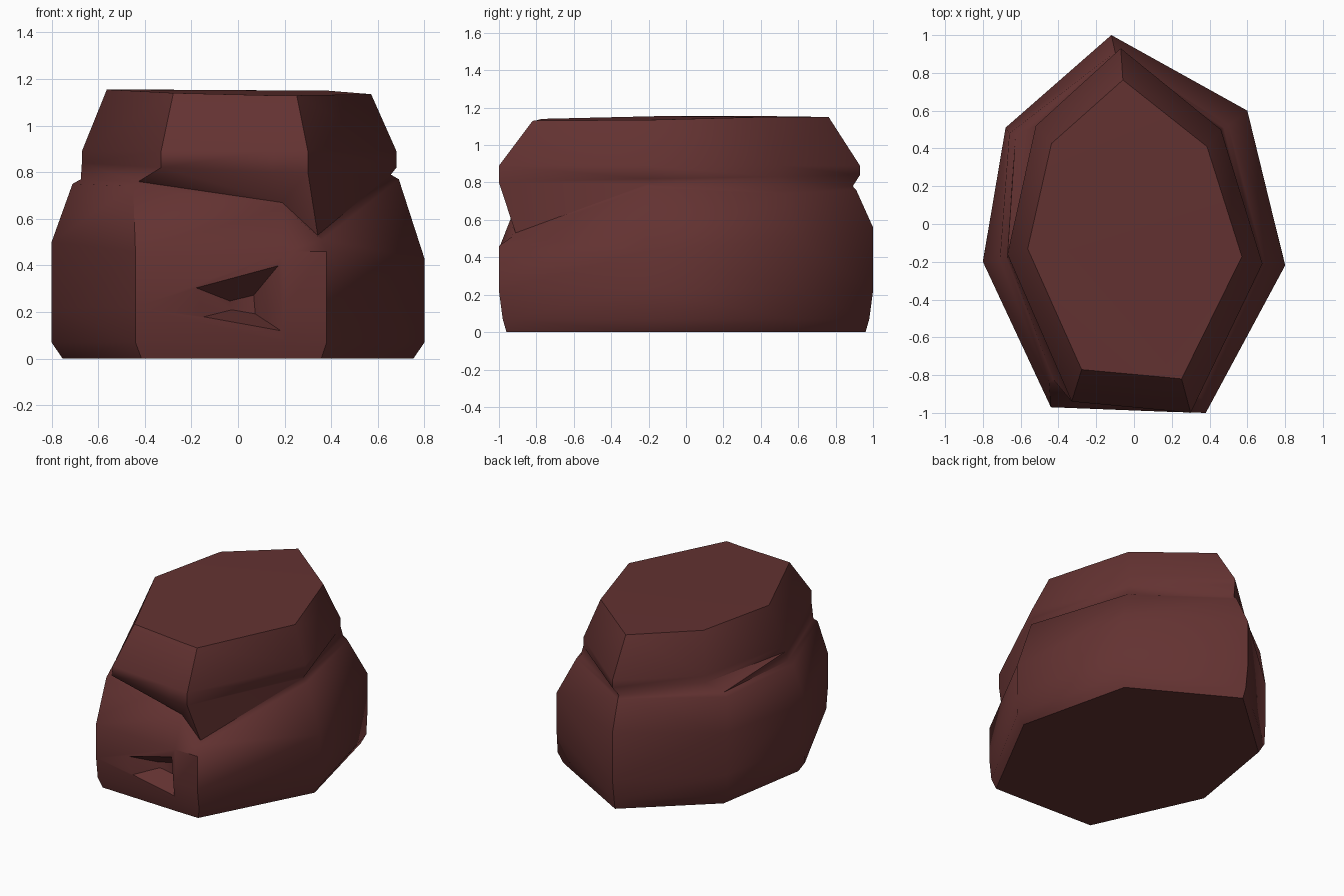
import bpy, bmesh, math

if "Cube" in bpy.data.objects:
    bpy.data.objects.remove(bpy.data.objects["Cube"])

# Single dark red-brown stone colour
stone = bpy.data.materials.new("dark red stone")
stone.diffuse_color = (0.125, 0.032, 0.031, 1)
stone.use_nodes = True
stone.node_tree.nodes["Principled BSDF"].inputs["Base Color"].default_value = stone.diffuse_color


def make_object(name, bm):
    bmesh.ops.recalc_face_normals(bm, faces=bm.faces)
    mesh = bpy.data.meshes.new(name)
    bm.to_mesh(mesh)
    bm.free()
    mesh.materials.append(stone)
    ob = bpy.data.objects.new(name, mesh)
    bpy.context.collection.objects.link(ob)
    return ob


# Outlines, counted from the back corner clockwise (front has three points)
lower = [(-.12, 1), (.6, .6), (.8, -.22), (.38, -1), (.2, -.995), (-.44, -.97), (-.8, -.2), (-.68, .51)]
ledge = [(-.1, .91), (.5, .52), (.69, -.21), (.36, -.93), (.2, -.92), (-.45, -.84), (-.71, -.19), (-.66, .48)]
upper = [(-.07, .93), (.46, .5), (.68, -.21), (.3, -1), (.15, -.985), (-.33, -.94), (-.67, -.16), (-.52, .52)]

# Heights of the uneven rings
lip_z = [.56, .5, .43, .46, .46, .46, .5, .52]
ledge_z = [.76, .74, .77, .51, .65, .74, .75, .76]
top_z = [1.15, 1.15, 1.135, 1.13, 1.13, 1.14, 1.155, 1.155]


def ring(outline, sx, sy, z):
    zs = z if isinstance(z, list) else [z] * 8
    return [(x * sx, y * sy, h) for (x, y), h in zip(outline, zs)]


rings = [
    ring(lower, .94, .96, 0),
    ring(lower, 1, .98, .07),
    ring(lower, 1, 1, .22),
    ring(lower, 1, 1, lip_z),
    ring(ledge, 1, 1, ledge_z),
    ring(ledge, .95, .98, [h + .02 for h in ledge_z]),
    ring(upper, 1, 1, [.84, .83, .82, .8, .8, .82, .84, .84]),
    ring(upper, 1, 1, .89),
    ring(upper, .84, .82, top_z),
]

# Boulder body: loft through the rings
bm = bmesh.new()
loops = [[bm.verts.new(p) for p in r] for r in rings]
for a, b in zip(loops, loops[1:]):
    for i in range(8):
        j = (i + 1) % 8
        bm.faces.new((a[i], a[j], b[j], b[i]))
bm.faces.new(loops[0])
bm.faces.new(loops[-1])
bmesh.ops.triangulate(bm, faces=bm.faces[:])
rock = make_object("boulder", bm)

# Chipped hollow in the front, cut with a slanted wedge
bm = bmesh.new()
rim = [(-.22, .32), (.19, .42), (.215, .10), (-.185, .17)]
near = [bm.verts.new((x, -1.02, z)) for x, z in rim]
far = [bm.verts.new((.02 + x * .25, -.84, .23 + (z - .25) * .25)) for x, z in rim]
for i in range(4):
    j = (i + 1) % 4
    bm.faces.new((near[i], near[j], far[j], far[i]))
bm.faces.new(near)
bm.faces.new(far)
cutter = make_object("hollow_cutter", bm)

mod = rock.modifiers.new("hollow", 'BOOLEAN')
mod.operation = 'DIFFERENCE'
mod.solver = 'EXACT'
mod.object = cutter
bpy.context.view_layer.objects.active = rock
rock.select_set(True)
bpy.ops.object.modifier_apply(modifier=mod.name)
bpy.data.objects.remove(cutter)

# Soft worn faces with only the strong breaks left sharp
bpy.ops.object.shade_smooth_by_angle(angle=math.radians(52))
